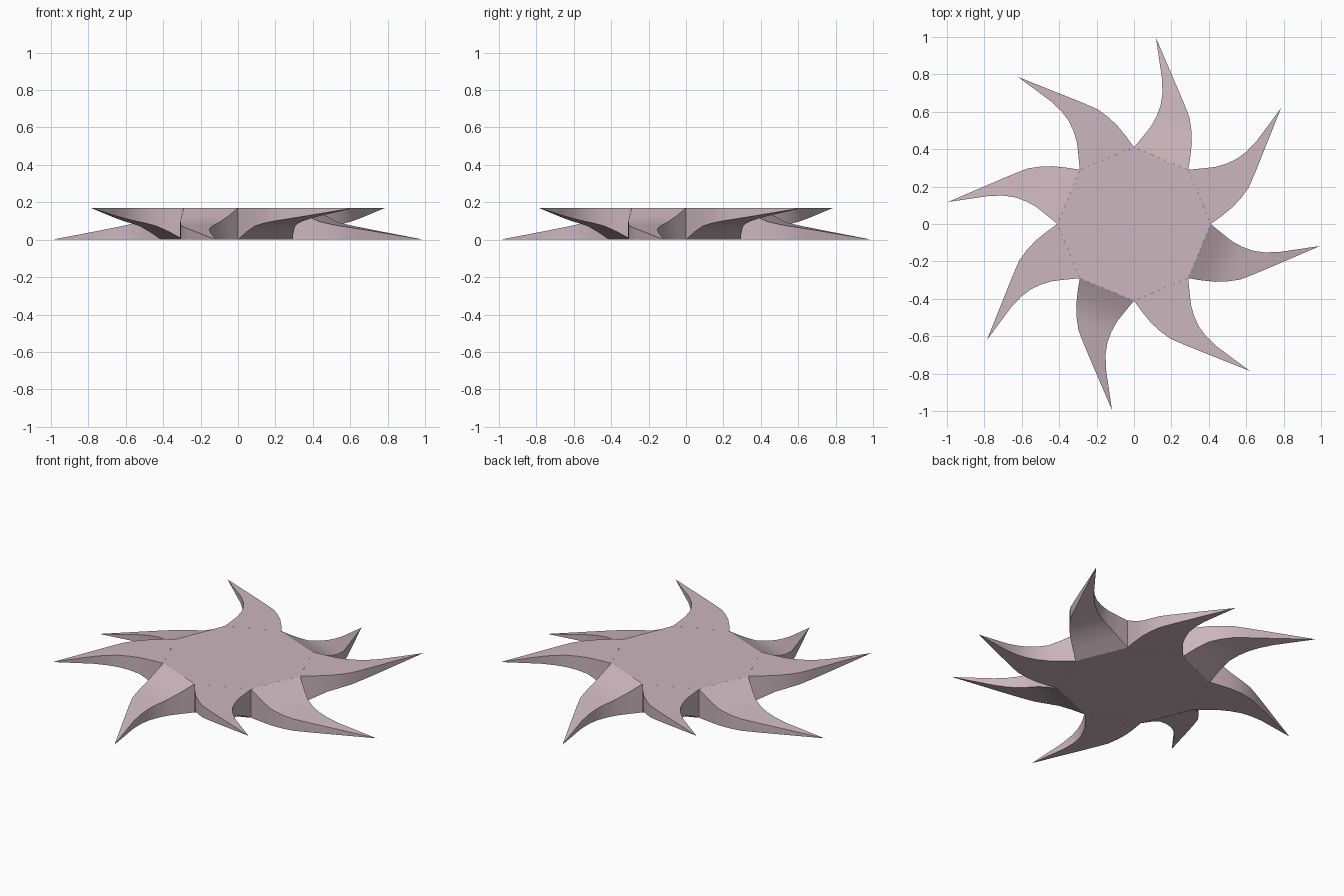
import bpy, bmesh
from math import radians, cos, sin
from mathutils import Matrix

cube = bpy.data.objects.get("Cube")
if cube:
    bpy.data.objects.remove(cube)

HEIGHT = 0.17
RADIUS = 0.41
BLADES = 8

# One dusty pink material for everything
pink = bpy.data.materials.new("dusty_pink")
pink.use_nodes = True
color = (0.60, 0.47, 0.51, 1)
pink.diffuse_color = color
pink.node_tree.nodes["Principled BSDF"].inputs["Base Color"].default_value = color

# Blade sections: distance from centre, leading side, trailing side, taper depth
SECTIONS = [
    (0.379, 0.157, -0.157, 0.0),
    (0.45, 0.135, -0.14, 0.04),
    (0.52, 0.115, -0.119, 0.073),
    (0.58, 0.109, -0.092, 0.088),
    (0.64, 0.111, -0.056, 0.1),
    (0.70, 0.126, 0.002, 0.112),
    (0.77, 0.156, 0.073, 0.127),
]
TIP = (0.964, 0.272)


def finish(bm, name):
    bmesh.ops.recalc_face_normals(bm, faces=bm.faces)
    mesh = bpy.data.meshes.new(name)
    bm.to_mesh(mesh)
    bm.free()
    mesh.materials.append(pink)
    return mesh


def add_object(name, mesh, angle=0):
    obj = bpy.data.objects.new(name, mesh)
    obj.rotation_euler.z = angle
    bpy.context.collection.objects.link(obj)
    return obj


def blade_mesh(name, rising):
    """Hooked wedge: one side flat, the other tapering to a point."""
    bm = bmesh.new()
    rings = []
    for d, lead, trail, taper in SECTIONS:
        low, high = (taper, HEIGHT) if rising else (0, HEIGHT - taper)
        corners = [(lead, low), (lead, high), (trail, high), (trail, low)]
        rings.append([bm.verts.new((d, s, z)) for s, z in corners])
    for a, b in zip(rings, rings[1:]):
        for i in range(4):
            j = (i + 1) % 4
            bm.faces.new((a[i], a[j], b[j], b[i]))
    tip = bm.verts.new((*TIP, HEIGHT if rising else 0))
    for i in range(4):
        bm.faces.new((rings[-1][i], rings[-1][(i + 1) % 4], tip))
    return finish(bm, name)


# Octagonal hub
bm = bmesh.new()
bmesh.ops.create_cone(bm, cap_ends=True, segments=BLADES, radius1=RADIUS,
                      radius2=RADIUS, depth=HEIGHT,
                      matrix=Matrix.Translation((0, 0, HEIGHT / 2)))
parts = [add_object("hub", finish(bm, "hub"))]

# Alternate blades slope down to the ground or up to the top
falling = blade_mesh("falling_blade", False)
rising = blade_mesh("rising_blade", True)
for k in range(BLADES):
    mesh = rising if k % 2 else falling
    parts.append(add_object(f"{mesh.name}_{k + 1}", mesh, radians(45 * k - 22.5)))

# Smooth shading with sharp blade edges
bpy.ops.object.select_all(action="DESELECT")
for obj in parts:
    obj.select_set(True)
bpy.context.view_layer.objects.active = parts[0]
bpy.ops.object.shade_smooth_by_angle(angle=radians(25))
